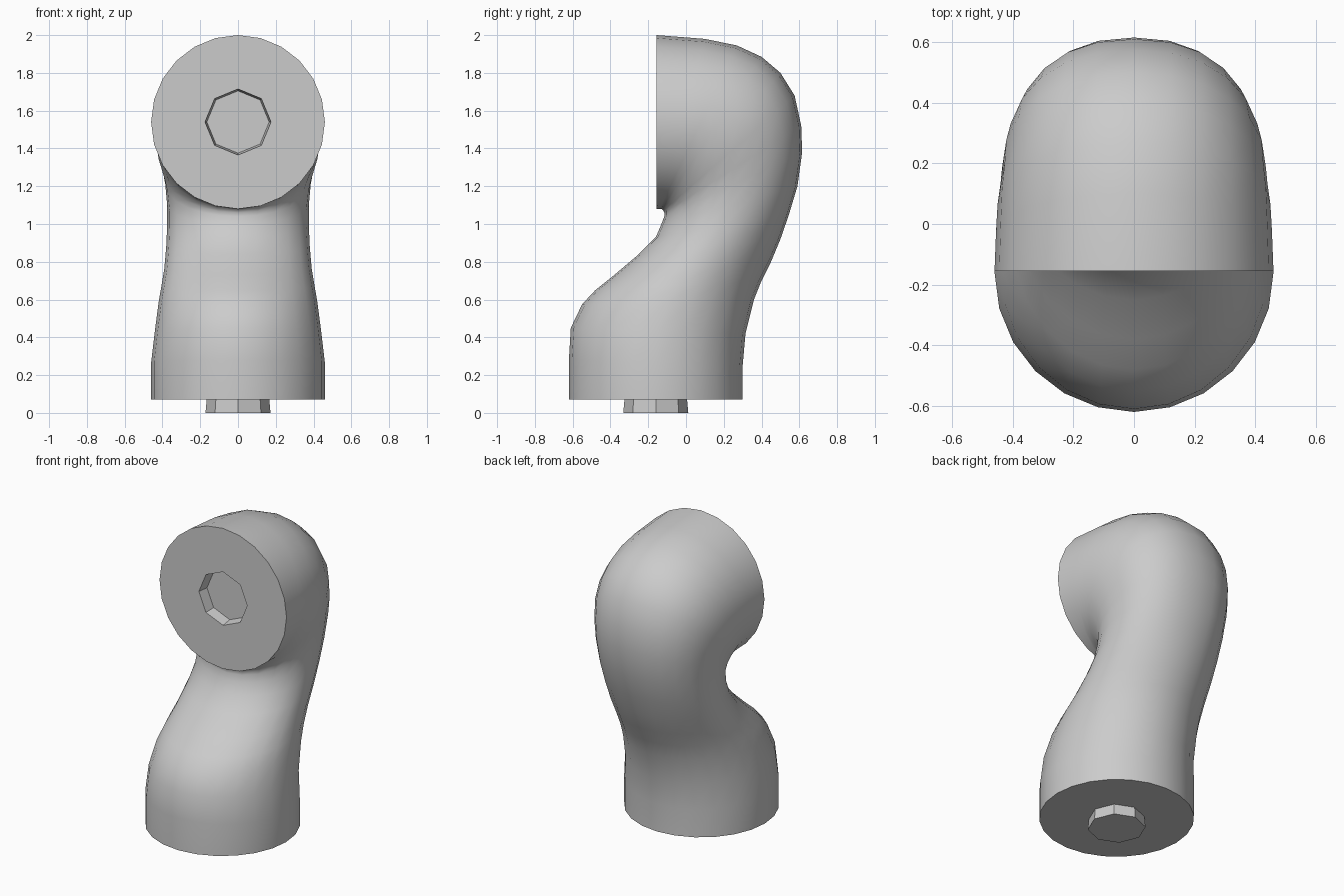
import bpy, bmesh, math
from mathutils import Vector

if "Cube" in bpy.data.objects:
    bpy.data.objects.remove(bpy.data.objects["Cube"])

SIDES = 24

grey = bpy.data.materials.new("light_grey")
grey.diffuse_color = (0.6, 0.6, 0.6, 1.0)
grey.use_nodes = True
grey.node_tree.nodes["Principled BSDF"].inputs["Base Color"].default_value = grey.diffuse_color


def ring(inner, outer, width, power=1.0):
    """Oval cross-section between an inner and an outer (y, z) point."""
    a, b = Vector((0, *inner)), Vector((0, *outer))
    mid, half = (a + b) / 2, (b - a) / 2
    pts = []
    for i in range(SIDES):
        t = 2 * math.pi * i / SIDES
        c, s = math.cos(t), math.sin(t)
        p = power if s > 0 else 1.0      # outer half may be fuller
        cx = math.copysign(abs(c) ** p, c) if abs(c) > 1e-6 else 0
        sz = math.copysign(abs(s) ** p, s) if abs(s) > 1e-6 else 0
        pts.append(mid + half * sz + Vector((width * cx, 0, 0)))
    return pts


def octagon(center, radius, up):
    """Octagonal ring with the same point count as the body rings."""
    pts = []
    for i in range(SIDES):
        t = 2 * math.pi * i / SIDES
        r = radius * math.cos(math.pi / 8) / math.cos(t % (math.pi / 4) - math.pi / 8)
        pts.append(Vector(center) + Vector((r * math.cos(t), 0, 0)) + Vector(up) * r * math.sin(t))
    return pts


def loft(name, rings):
    bm = bmesh.new()
    loops = [[bm.verts.new(p) for p in r] for r in rings]
    for a, b in zip(loops, loops[1:]):
        for i in range(SIDES):
            j = (i + 1) % SIDES
            bm.faces.new((a[i], a[j], b[j], b[i]))
    bm.faces.new(loops[0])
    bm.faces.new(loops[-1])
    bmesh.ops.recalc_face_normals(bm, faces=bm.faces)
    mesh = bpy.data.meshes.new(name)
    bm.to_mesh(mesh)
    bm.free()
    mesh.materials.append(grey)
    obj = bpy.data.objects.new(name, mesh)
    bpy.context.collection.objects.link(obj)
    bpy.ops.object.select_all(action='DESELECT')
    obj.select_set(True)
    bpy.context.view_layer.objects.active = obj
    bpy.ops.object.shade_smooth_by_angle(angle=math.radians(35))
    return obj


# Bent limb: inner (y, z), outer (y, z), half width, fullness
sections = [
    ((-.62, .07), (.30, .07), .46, 1),
    ((-.62, .28), (.30, .25), .46, 1),
    ((-.61, .45), (.315, .42), .44, 1),
    ((-.55, .575), (.36, .60), .42, 1),
    ((-.48, .65), (.40, .70), .405, 1),
    ((-.38, .73), (.45, .80), .39, 1),
    ((-.25, .84), (.50, .92), .38, .97),
    ((-.16, .93), (.545, 1.05), .375, .94),
    ((-.13, 1.0), (.59, 1.20), .375, .9),
    ((-.115, 1.04), (.615, 1.38), .385, .88),
    ((-.115, 1.06), (.61, 1.52), .40, .88),
    ((-.12, 1.07), (.575, 1.68), .42, .9),
    ((-.125, 1.075), (.50, 1.80), .435, .93),
    ((-.13, 1.08), (.40, 1.885), .44, .95),
    ((-.14, 1.08), (.27, 1.945), .45, .98),
    ((-.147, 1.08), (.10, 1.98), .455, 1),
    ((-.155, 1.08), (-.155, 2.0), .46, 1),
]
rings = [ring(*s) for s in sections]

# Flat front end with a recessed octagonal socket
rings.append(octagon((0, -.155, 1.54), .175, (0, 0, 1)))
rings.append(octagon((0, -.085, 1.54), .165, (0, 0, 1)))
loft("bent_limb", rings)

# Joint peg under the base
loft("joint_peg", [octagon((0, -.16, 0), .172, (0, 1, 0)),
                   octagon((0, -.16, .08), .165, (0, 1, 0))])
